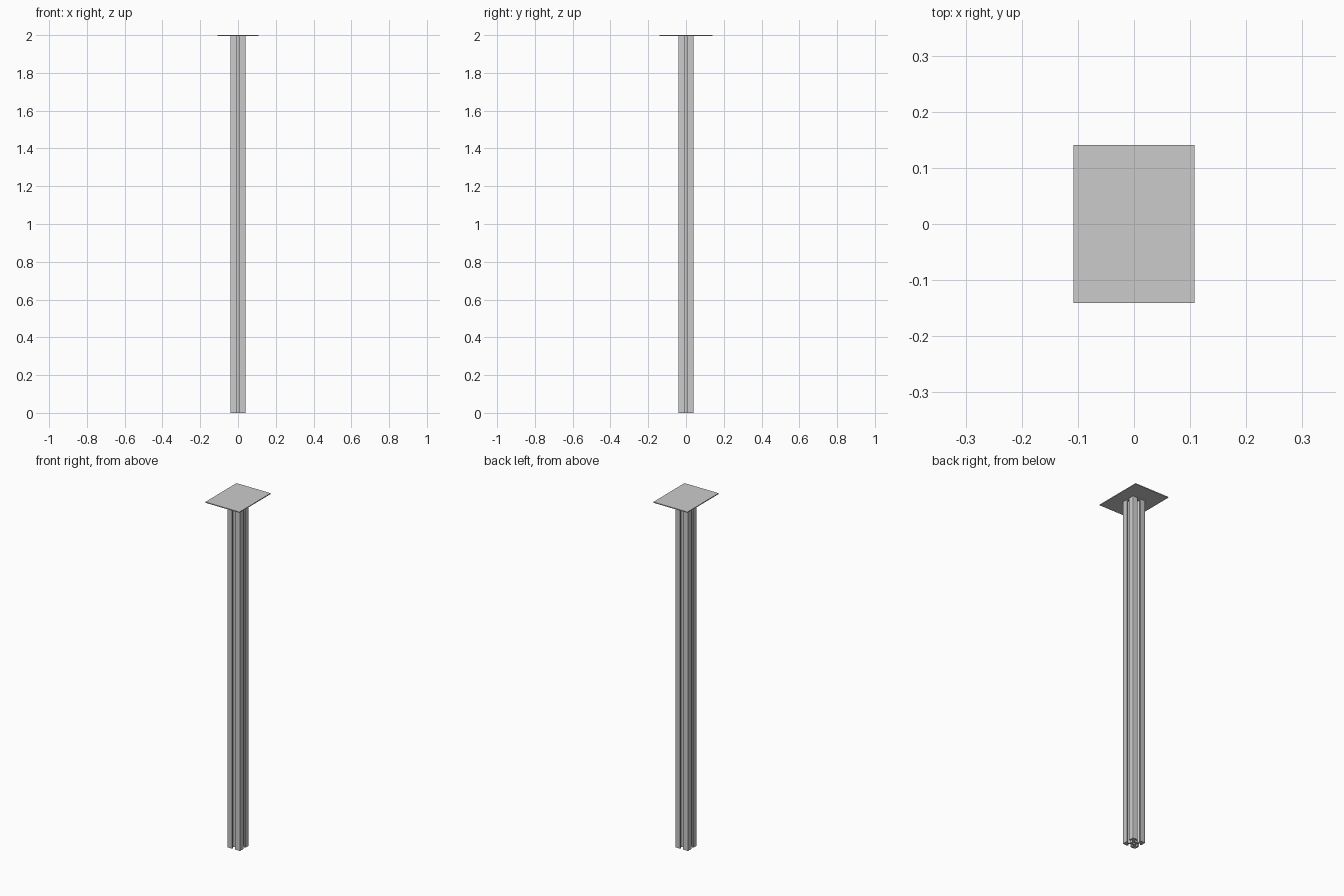
import bpy, bmesh, math

if "Cube" in bpy.data.objects:
    bpy.data.objects.remove(bpy.data.objects["Cube"])

H = 2.0          # overall height
T = 0.005        # plate thickness
W = 0.04         # half width of the post
PLATE = (0.216, 0.282)


def rot(p, k):
    a = k * math.pi / 2
    return (p[0] * math.cos(a) - p[1] * math.sin(a),
            p[0] * math.sin(a) + p[1] * math.cos(a))


def add_loop(curve, pts):
    s = curve.splines.new('POLY')
    s.points.add(len(pts) - 1)
    for sp, (x, y) in zip(s.points, pts):
        sp.co = (x, y, 0, 1)
    s.use_cyclic_u = True


# Slotted post: half a slot, rounded corner, mirrored half, repeated four times
half = [(0.0155, 0.009), (0.0265, 0.02), (0.031, 0.02), (0.031, 0.009), (W, 0.009)]
r = 0.004
corner = [(W - r + r * math.cos(a), W - r + r * math.sin(a))
          for a in (i * math.pi / 8 for i in range(5))]
quarter = half + corner + [(y, x) for x, y in reversed(half)]
outline = [rot(p, k) for k in range(4) for p in quarter]

curve = bpy.data.curves.new("slotted_post", 'CURVE')
curve.dimensions = '2D'
curve.fill_mode = 'BOTH'
curve.extrude = (H - T) / 2
add_loop(curve, outline)

# Bore through the core of the post
add_loop(curve, [(0.007 * math.cos(i * math.tau / 16), 0.007 * math.sin(i * math.tau / 16))
                 for i in range(16)])

post = bpy.data.objects.new("slotted_post", curve)
bpy.context.collection.objects.link(post)
post.location.z = (H - T) / 2
bpy.context.view_layer.objects.active = post
post.select_set(True)
bpy.ops.object.convert(target='MESH')
post = bpy.context.view_layer.objects.active

# Weld caps to walls
bm = bmesh.new()
bm.from_mesh(post.data)
bmesh.ops.remove_doubles(bm, verts=bm.verts, dist=1e-5)
bmesh.ops.recalc_face_normals(bm, faces=bm.faces)
bm.to_mesh(post.data)
bm.free()
bpy.ops.object.shade_smooth_by_angle(angle=math.radians(30))

# Thin rectangular top plate
bpy.ops.mesh.primitive_cube_add(size=1, location=(0, 0, H - T / 2))
plate = bpy.context.object
plate.name = "top_plate"
plate.scale = (PLATE[0], PLATE[1], T)
bpy.ops.object.transform_apply(location=False, rotation=False, scale=True)
